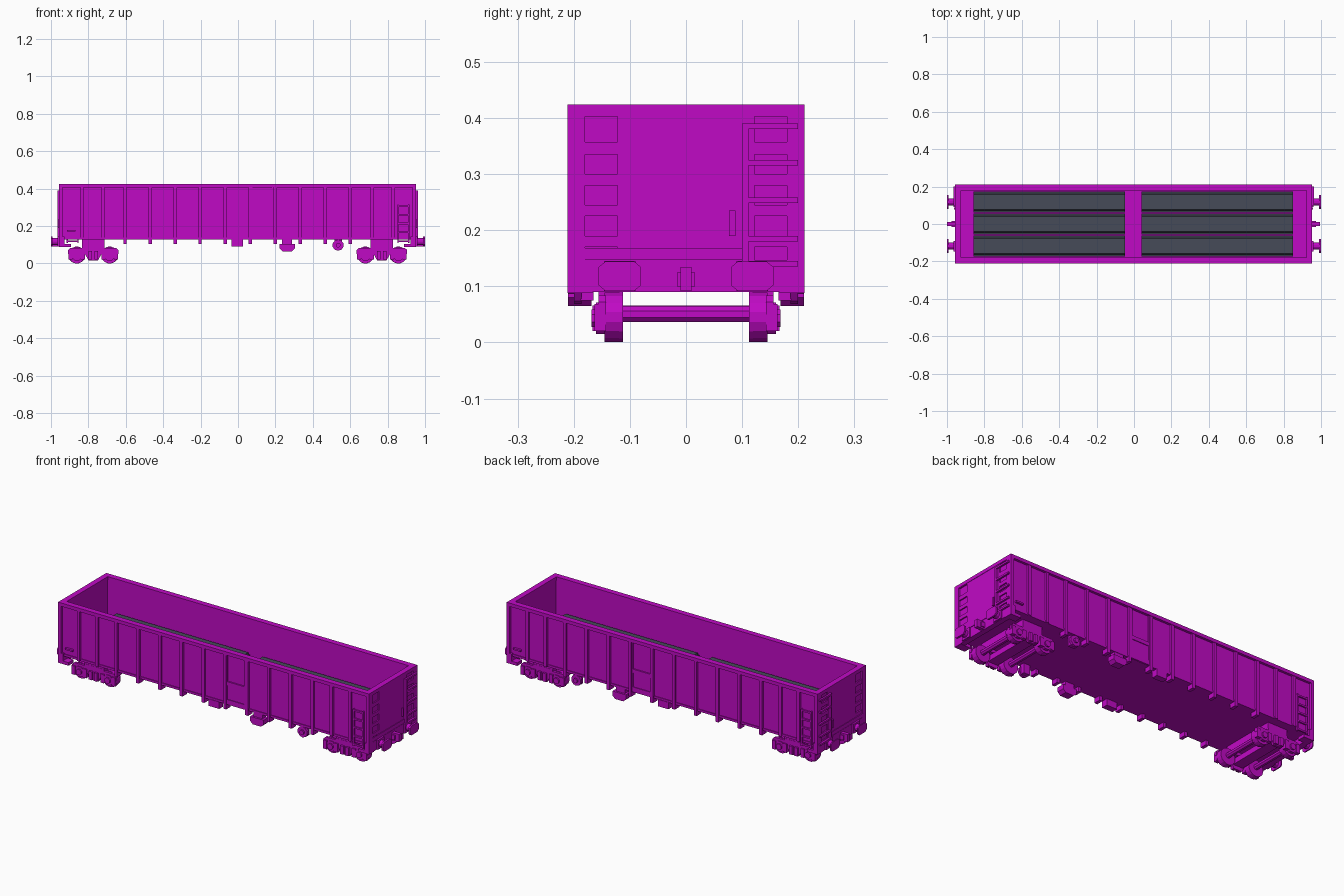
import bpy, bmesh, math
from mathutils import Matrix

old = bpy.data.objects.get("Cube")
if old:
    bpy.data.objects.remove(old)


def material(name, rgb):
    m = bpy.data.materials.new(name)
    m.use_nodes = True
    m.diffuse_color = (*rgb, 1)
    m.node_tree.nodes["Principled BSDF"].inputs["Base Color"].default_value = (*rgb, 1)
    return m


PAINT = material("magenta paint", (0.53, 0.003, 0.56))
STEEL = material("dark steel load", (0.062, 0.071, 0.098))
OFF = -0.002  # lengthwise centre of the body


class Part:
    """Collects boxes, prisms and cylinders into one named object."""

    def __init__(self, name, mat=PAINT):
        self.name, self.mat, self.bm = name, mat, bmesh.new()

    def box(self, x0, x1, y0, y1, z0, z1):
        size = Matrix.Diagonal((abs(x1 - x0), abs(y1 - y0), abs(z1 - z0), 1))
        mid = Matrix.Translation(((x0 + x1) / 2, (y0 + y1) / 2, (z0 + z1) / 2))
        bmesh.ops.create_cube(self.bm, size=1, matrix=mid @ size)

    def prism(self, pts, a, b, axis):
        """Extrude a 2D outline along axis: 'y' takes (x, z), 'x' takes (y, z)."""
        place = (lambda p, t: (p[0], t, p[1])) if axis == 'y' else (lambda p, t: (t, p[0], p[1]))
        lo = [self.bm.verts.new(place(p, a)) for p in pts]
        hi = [self.bm.verts.new(place(p, b)) for p in pts]
        self.bm.faces.new(lo)
        self.bm.faces.new(hi[::-1])
        for i in range(len(pts)):
            j = (i + 1) % len(pts)
            self.bm.faces.new((lo[i], hi[i], hi[j], lo[j]))

    def disc(self, c, r, a, b, axis, n=12):
        pts = [(c[0] + r * math.cos((i + .5) * math.tau / n),
                c[1] + r * math.sin((i + .5) * math.tau / n)) for i in range(n)]
        self.prism(pts, a, b, axis)

    def done(self):
        bmesh.ops.recalc_face_normals(self.bm, faces=self.bm.faces)
        me = bpy.data.meshes.new(self.name)
        self.bm.to_mesh(me)
        self.bm.free()
        me.materials.append(self.mat)
        ob = bpy.data.objects.new(self.name, me)
        bpy.context.collection.objects.link(ob)
        return ob


# Floor and inner walls
p = Part("floor")
p.box(-.94 + OFF, .94 + OFF, -.19, .19, .128, .145)
p.done()
p = Part("walls")
for s in (-1, 1):
    p.box(-.945 + OFF, .945 + OFF, s * .18, s * .198, .128, .41)
    p.box(s * .925 + OFF, s * .945 + OFF, -.19, .19, .128, .41)
p.done()

# Top rim
p = Part("top_rim")
for s in (-1, 1):
    p.box(-.954 + OFF, .954 + OFF, s * .18, s * .2115, .405, .424)
    p.box(s * .923 + OFF, s * .954 + OFF, -.18, .18, .405, .424)
p.done()

# Side ribs, corner posts and lower rail
RIBS = (.067, .201, .334, .468, .602, .72, .832)
for s, side in ((-1, "front"), (1, "back")):
    p = Part(side + "_ribs")
    for x in RIBS:
        for d in (-1, 1):
            c = d * x + OFF
            p.box(c - .009, c + .009, s * .195, s * .209, .128, .405)
            if x < .61:
                p.box(c - .009, c + .009, s * .17, s * .209, .103, .13)
    for d in (-1, 1):
        p.box(d * .936 + OFF, d * .954 + OFF, s * .18, s * .2115, .09, .41)
    p.box(-.945 + OFF, .945 + OFF, s * .19, s * .202, .128, .14)
    p.done()
    # Side door between two ribs
    p = Part(side + "_side_door")
    p.box(.072, .188, s * .195, s * .206, .236, .257)
    p.box(.072, .188, s * .195, s * .206, .13, .158)
    for x in (.072, .182):
        p.box(x, x + .006, s * .195, s * .206, .13, .405)
    p.box(.072, .188, s * .195, s * .202, .13, .257)
    p.done()
    # Corner ladder and grab handle at opposite ends
    p = Part(side + "_side_ladder")
    e = -s
    for x in (.852, .91):
        p.box(e * x, e * (x + .007), s * .2, s * .2115, .11, .315)
    for i in range(5):
        z = .115 + i * .047
        p.box(e * .852, e * .917, s * .203, s * .2115, z, z + .009)
    p.done()
    p = Part(side + "_grab_handle")
    p.box(-e * .87, -e * .915, s * .197, s * .2105, .17, .179)
    p.done()

# End walls: framed recesses beside a centre panel, beam, ladder
SLOTS = ((.147, .17), (.19, .225), (.245, .28), (.3, .335), (.357, .403))
for d, end in ((-1, "left_end"), (1, "right_end")):
    X = lambda v: d * v + OFF
    p = Part(end + "_panel")
    p.box(X(.94), X(.952), -.122, .122, .128, .41)
    for s in (-1, 1):
        p.box(X(.94), X(.952), s * .19, s * .21, .128, .41)
        z = .128
        for lo, hi in SLOTS + ((.41, .41),):
            p.box(X(.94), X(.952), s * .122, s * .19, z, lo)
            z = hi
    p.box(X(.95), X(.955), -.19, .1, .147, .168)
    p.box(X(.95), X(.96), .077, .088, .19, .235)
    p.done()
    p = Part(end + "_beam")
    p.box(X(.925), X(.954), -.2115, .2115, .09, .145)
    for s in (-1, 1):
        p.box(X(.89), X(.954), s * .167, s * .2115, .088, .105)
    p.done()
    p = Part(end + "_ladder")
    p.box(X(.95), X(.964), .1, .111, .14, .39)
    for z in (.135, .18, .248, .315, .38):
        p.box(X(.954), X(.964), .1, .2, z, z + .01)
    p.done()
    # Buffers and coupler
    p = Part(end + "_buffers")
    for s in (-1, 1):
        y = s * .118
        p.box(X(.95), X(.963), y - .028, y + .028, .092, .145)
        p.disc((y, .118), .019, X(.955), X(.992), 'x')
        p.prism([(y - .038, .102), (y - .026, .092), (y + .026, .092), (y + .038, .102),
                 (y + .038, .134), (y + .026, .144), (y - .026, .144), (y - .038, .134)],
                X(.991), d * 1.0, 'x')
    p.done()
    p = Part(end + "_coupler")
    p.box(X(.95), X(.997), -.01, .01, .092, .134)
    p.box(X(.95), X(.975), -.016, .016, .1, .125)
    p.done()

# Bogies
for cx, tag in ((-.774, "left"), (.769, "right")):
    p = Part(tag + "_wheelsets")
    for a in (-.088, .088):
        p.disc((cx + a, .05), .015, -.13, .13, 'y', 8)
        for s in (-1, 1):
            p.disc((cx + a, .045), .045, s * .117, s * .145, 'y', 16)
            p.disc((cx + a, .045), .0455, s * .112, s * .119, 'y', 16)
    p.done()
    p = Part(tag + "_bogie_frame")
    half = [(.135, .05), (.135, .072), (.122, .084), (.06, .084), (.045, .074)]
    low = [(-.045, .052), (-.025, .016), (.025, .016), (.045, .052)]
    for s in (-1, 1):
        outline = ([(cx + x, z) for x, z in half] + [(cx - x, z) for x, z in half[::-1]]
                   + [(cx + x, z) for x, z in low])
        p.prism(outline, s * .143, s * .156, 'y')
        for a in (-.088, .088):
            p.disc((cx + a, .043), .03, s * .145, s * .16, 'y', 8)
            p.disc((cx + a, .043), .017, s * .155, s * .168, 'y', 8)
            for w in (-.034, .034):
                p.box(cx + a + w - .011, cx + a + w + .011, s * .143, s * .163, .02, .068)
        for w in (-.016, .016):
            p.box(cx + w - .01, cx + w + .01, s * .15, s * .167, .02, .066)
        p.box(cx - .06, cx + .06, s * .112, s * .156, .074, .094)
    p.box(cx - .03, cx + .03, -.145, .145, .036, .066)
    p.box(cx - .06, cx + .06, -.155, .155, .092, .13)
    p.done()

# Underfloor equipment
for s, side in ((-1, "front"), (1, "back")):
    p = Part(side + "_underfloor_boxes")
    p.box(-.036, .028, s * .17, s * .205, .092, .13)
    p.prism([(.222, .105), (.222, .08), (.238, .065), (.288, .065), (.304, .08), (.304, .105)],
            s * .168, s * .2105, 'y')
    p.box(.235, .29, s * .17, s * .2, .1, .13)
    p.done()
    p = Part(side + "_brake_wheel")
    p.disc((.535, .098), .03, s * .186, s * .2, 'y', 10)
    p.disc((.535, .098), .013, s * .2, s * .209, 'y', 8)
    p.box(.515, .555, s * .165, s * .188, .075, .13)
    p.done()

# Load: two stacks of three long beams with stepped edges
for x0, x1, tag in ((-.857, -.048, "left"), (.04, .85, "right")):
    p = Part(tag + "_load", STEEL)
    for c in (-.118, 0, .118):
        w = .057
        p.prism([(c - w, .145), (c + w, .145), (c + w, .228), (c + w - .009, .228),
                 (c + w - .016, .246), (c - w + .016, .246), (c - w + .009, .228), (c - w, .228)],
                x0, x1, 'x')
    p.done()
